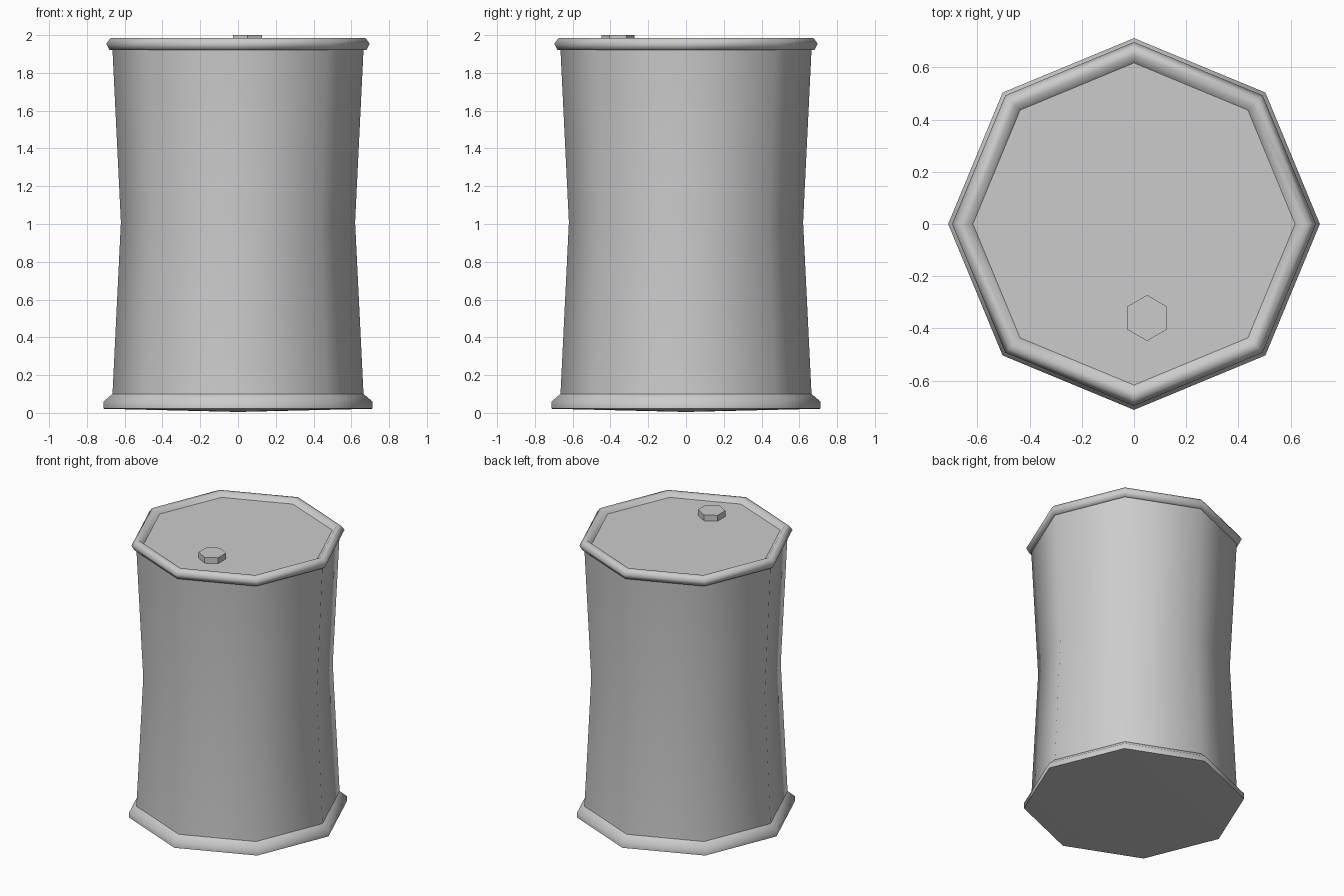
import bpy, bmesh
from math import cos, sin, pi, radians

if "Cube" in bpy.data.objects:
    bpy.data.objects.remove(bpy.data.objects["Cube"])


def lathe(name, profile, sides=8, center=(0, 0), turn=0.0, smooth=60):
    """Revolve (radius, z) points; radius 0 closes the end in a point."""
    bm = bmesh.new()
    rings = []
    for r, z in profile:
        if r == 0:
            rings.append([bm.verts.new((center[0], center[1], z))] * sides)
        else:
            rings.append([bm.verts.new((center[0] + r * cos(turn + 2 * pi * i / sides),
                                        center[1] + r * sin(turn + 2 * pi * i / sides), z))
                          for i in range(sides)])
    for low, high in zip(rings, rings[1:]):
        for i in range(sides):
            j = (i + 1) % sides
            corners = list(dict.fromkeys((low[i], low[j], high[j], high[i])))
            bm.faces.new(corners)
    bmesh.ops.recalc_face_normals(bm, faces=bm.faces)
    mesh = bpy.data.meshes.new(name)
    bm.to_mesh(mesh)
    bm.free()
    obj = bpy.data.objects.new(name, mesh)
    bpy.context.collection.objects.link(obj)
    bpy.ops.object.select_all(action='DESELECT')
    obj.select_set(True)
    bpy.context.view_layer.objects.active = obj
    bpy.ops.object.shade_smooth_by_angle(angle=radians(smooth))
    return obj


# Waisted octagonal wall
lathe("barrel_wall", [(0.665, 0.09), (0.62, 1.01), (0.665, 1.93)])

# Flared foot with a shallow conical underside
lathe("bottom_rim", [(0, 0.005), (0.712, 0.022), (0.712, 0.06), (0.665, 0.10)])

# Rolled rim around the sunken lid
lathe("top_rim", [(0.66, 1.92), (0.68, 1.922), (0.697, 1.955), (0.675, 1.985),
                  (0.645, 1.985), (0.617, 1.958)])
lathe("lid", [(0, 1.958), (0.617, 1.958)])

# Hexagonal filler cap near the front edge
lathe("filler_cap", [(0.088, 1.955), (0.088, 2.0), (0, 2.0)], sides=6,
      center=(0.05, -0.36), turn=pi / 2, smooth=30)
